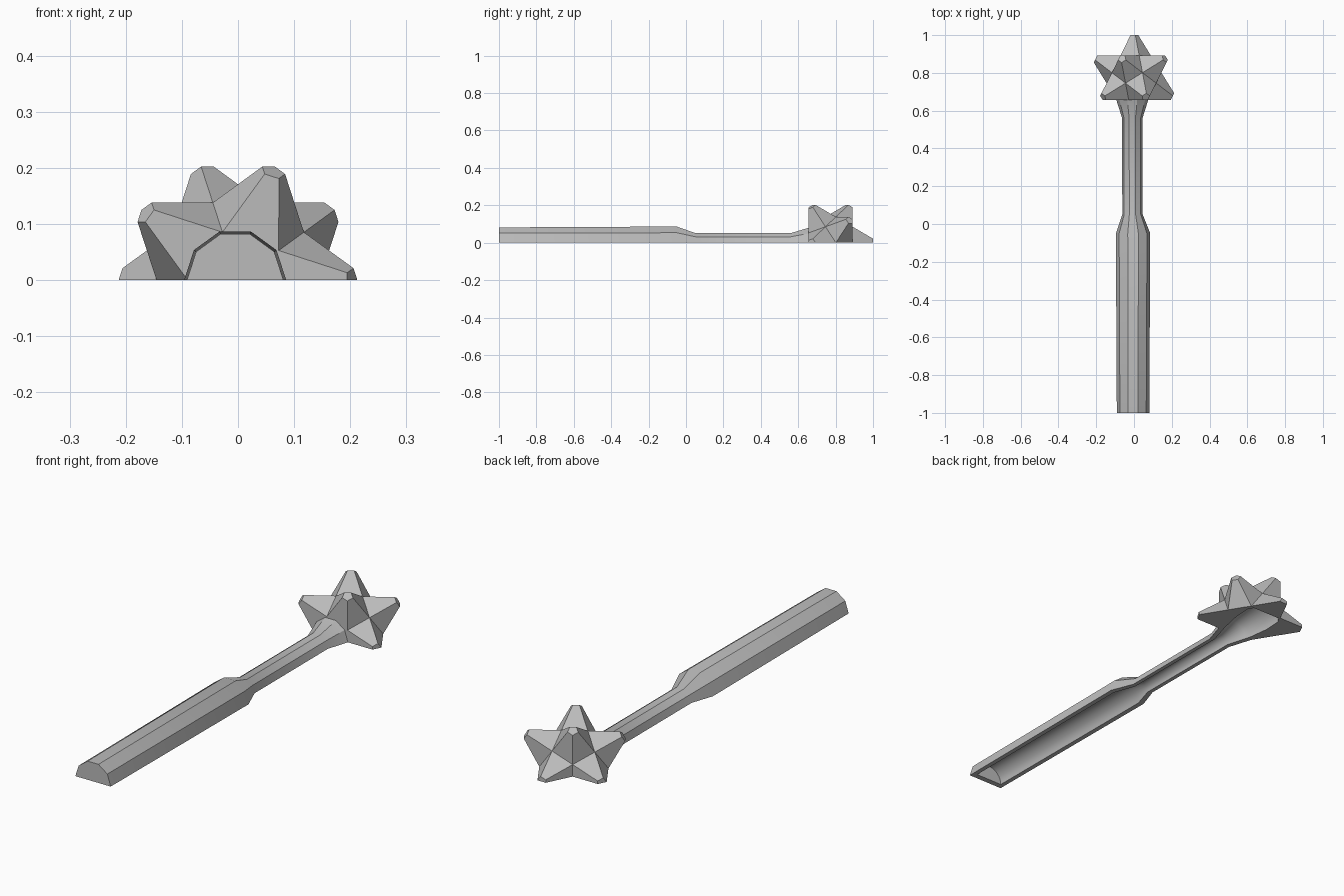
import bpy, bmesh, math
from mathutils import Vector

cube = bpy.data.objects.get("Cube")
if cube:
    bpy.data.objects.remove(cube, do_unlink=True)

grey = bpy.data.materials.new("plain_grey")
grey.use_nodes = True
grey.diffuse_color = (0.5, 0.5, 0.5, 1)
grey.node_tree.nodes["Principled BSDF"].inputs["Base Color"].default_value = (0.5, 0.5, 0.5, 1)


def finish(bm, name):
    bmesh.ops.recalc_face_normals(bm, faces=bm.faces)
    mesh = bpy.data.meshes.new(name)
    bm.to_mesh(mesh)
    bm.free()
    mesh.materials.append(grey)
    obj = bpy.data.objects.new(name, mesh)
    bpy.context.collection.objects.link(obj)
    return obj


def cut_flat(bm):
    """Keep the half above the ground and close the underside."""
    bmesh.ops.bisect_plane(bm, geom=bm.verts[:] + bm.edges[:] + bm.faces[:], dist=1e-5,
                           plane_co=(0, 0, 0), plane_no=(0, 0, 1), clear_inner=True)
    rim = [e for e in bm.edges if e.is_boundary]
    bmesh.ops.edgenet_fill(bm, edges=rim)


def loft(stations, sides):
    """Round bar along y through (y, x centre, radius) stations."""
    bm = bmesh.new()
    rings = []
    for y, x, r in stations:
        angles = [math.tau * i / sides for i in range(sides)]
        rings.append([bm.verts.new((x + r * math.cos(a), y, r * math.sin(a))) for a in angles])
    for a, b in zip(rings, rings[1:]):
        for i in range(sides):
            j = (i + 1) % sides
            bm.faces.new((a[i], a[j], b[j], b[i]))
    bm.faces.new(rings[0])
    bm.faces.new(rings[-1])
    return bm


# Spiked head: truncated five-sided spikes on a dodecahedral core
centre, apex_r, core_r, blunt = Vector((0, 0.7735, 0)), 0.263, 0.1478, 0.25
ring_y, ring_r = 1 / math.sqrt(5), 2 / math.sqrt(5)
dirs = [Vector((0, 1, 0)), Vector((0, -1, 0))]
for k in range(5):
    for sign, turn in ((-1, 0), (1, 36)):
        a = math.radians(72 * k + turn)
        dirs.append(Vector((ring_r * math.cos(a), sign * ring_y, ring_r * math.sin(a))))

bm = bmesh.new()
for d in dirs:
    near = [e for e in dirs if 0.3 < d.dot(e) < 0.6]
    u = (near[0] - d * d.dot(near[0])).normalized()
    v = d.cross(u)
    near.sort(key=lambda e: math.atan2(e.dot(v), e.dot(u)))
    base = [(d + near[i] + near[(i + 1) % 5]).normalized() * core_r for i in range(5)]
    low = [bm.verts.new(centre + p) for p in base]
    if d.y < -0.9:          # the handle joins here
        bm.faces.new(low)
        continue
    tip = [bm.verts.new(centre + (d * apex_r).lerp(p, blunt)) for p in base]
    for i in range(5):
        j = (i + 1) % 5
        bm.faces.new((low[i], low[j], tip[j], tip[i]))
    bm.faces.new(tip)
bmesh.ops.remove_doubles(bm, verts=bm.verts, dist=1e-4)
bmesh.ops.recalc_face_normals(bm, faces=bm.faces)
cut_flat(bm)
head = finish(bm, "spiked_head")

# Ten-sided handle with grip, narrow neck and flare into the head
bm = loft([(-1, -0.005, 0.086), (-0.05, -0.005, 0.091), (0.05, -0.008, 0.054),
           (0.56, -0.009, 0.054), (0.665, -0.009, 0.087)], 10)
cut_flat(bm)
handle = finish(bm, "handle")

# Round hollow along the underside
hollow = finish(loft([(-0.975, -0.005, 0.066), (-0.06, -0.005, 0.069), (0.04, -0.008, 0.036),
                      (0.57, -0.009, 0.036), (0.68, -0.009, 0.068), (0.78, -0.005, 0.085),
                      (0.86, 0, 0.085), (0.885, 0, 0.07)], 32), "hollow_cutter")
hollow.hide_render = True

for obj in (head, handle):
    bpy.ops.object.select_all(action='DESELECT')
    obj.select_set(True)
    bpy.context.view_layer.objects.active = obj
    mod = obj.modifiers.new("hollow", 'BOOLEAN')
    mod.operation = 'DIFFERENCE'
    mod.solver = 'EXACT'
    mod.object = hollow
    bpy.ops.object.modifier_apply(modifier=mod.name)
    bpy.ops.object.shade_smooth_by_angle(angle=math.radians(25))
bpy.data.objects.remove(hollow, do_unlink=True)
